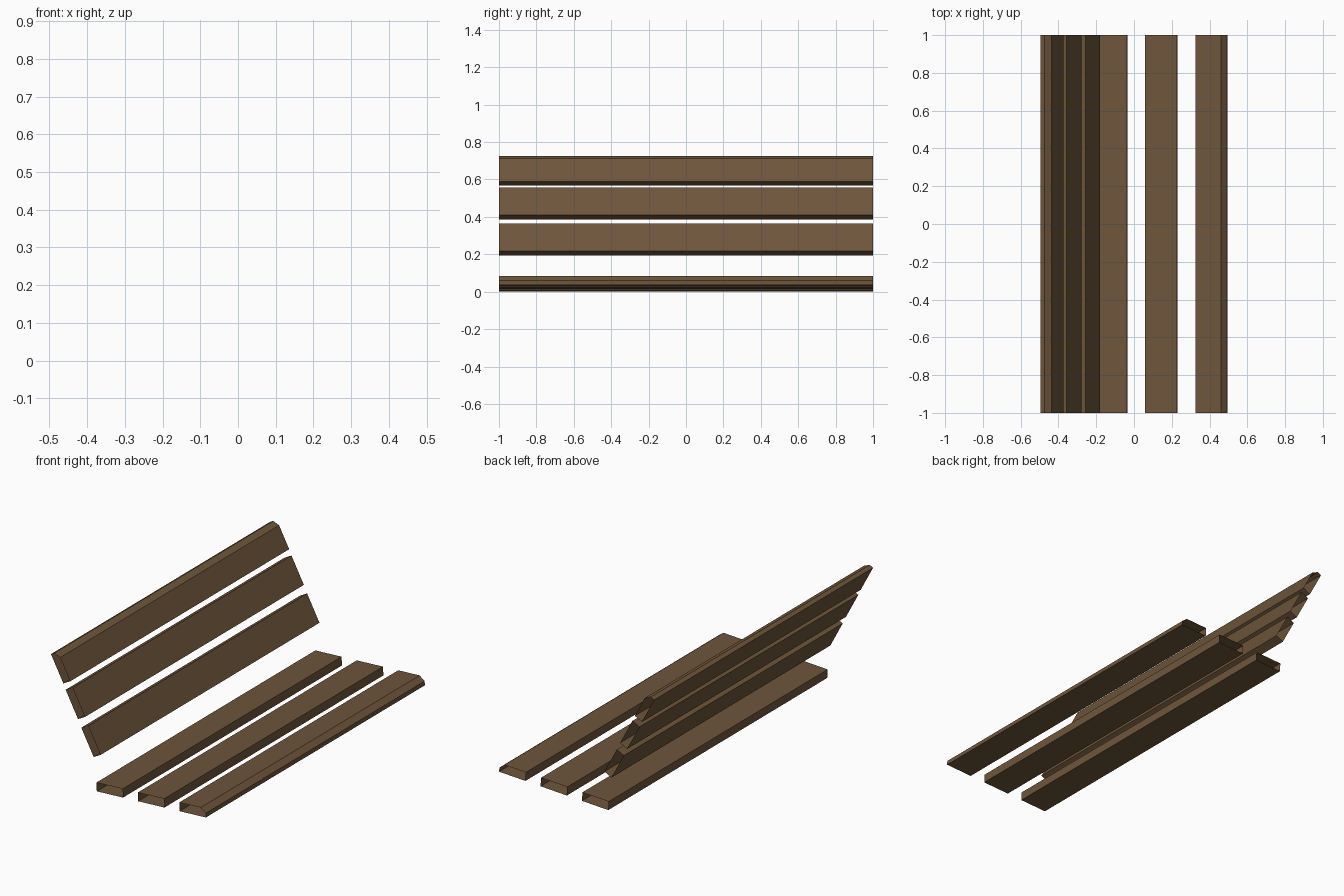
import bpy
from math import sin, cos, radians

if "Cube" in bpy.data.objects:
    bpy.data.objects.remove(bpy.data.objects["Cube"])

WIDTH, THICK, LENGTH = 0.168, 0.05, 2.0

wood = bpy.data.materials.new("dark_wood")
wood.diffuse_color = (0.156, 0.092, 0.044, 1)
wood.use_nodes = True
wood.node_tree.nodes["Principled BSDF"].inputs["Base Color"].default_value = wood.diffuse_color


def slat(name, corner, u, v, chamfer=False):
    """Open-ended box slat along y. corner = (x, z); u runs across, v towards the sitter."""
    profile = [(0, 0), (WIDTH, 0)]
    if chamfer:
        profile += [(WIDTH, THICK - 0.026), (WIDTH - 0.031, THICK)]
    else:
        profile += [(WIDTH, THICK)]
    profile += [(0, THICK)]
    pts = [(corner[0] + a * u[0] + b * v[0], corner[1] + a * u[1] + b * v[1])
           for a, b in profile]
    if u[0] * v[1] - u[1] * v[0] < 0:      # keep normals pointing out
        pts.reverse()
    n = len(pts)
    verts = [(x, y, z) for y in (-LENGTH / 2, LENGTH / 2) for x, z in pts]
    faces = [(i, i + n, (i + 1) % n + n, (i + 1) % n) for i in range(n)]
    mesh = bpy.data.meshes.new(name)
    mesh.from_pydata(verts, [], faces)
    mesh.materials.append(wood)
    obj = bpy.data.objects.new(name, mesh)
    bpy.context.collection.objects.link(obj)
    return obj


# Seat: three slats rising gently to the front, front one chamfered
t = radians(2.9)
for i in range(3):
    slat(f"seat_slat_{i + 1}", (-0.203 + 0.265 * i, 0.0134 * i),
         (cos(t), sin(t)), (-sin(t), cos(t)), chamfer=(i == 2))

# Backrest: three slats leaning back, top one chamfered
t = radians(28)
u, v = (-sin(t), cos(t)), (cos(t), sin(t))
for i, (x, z) in enumerate([(-0.179, 0.2166), (-0.279, 0.409), (-0.373, 0.590)]):
    slat(f"back_slat_{i + 1}", (x - THICK * v[0], z - THICK * v[1]), u, v, chamfer=(i == 2))
